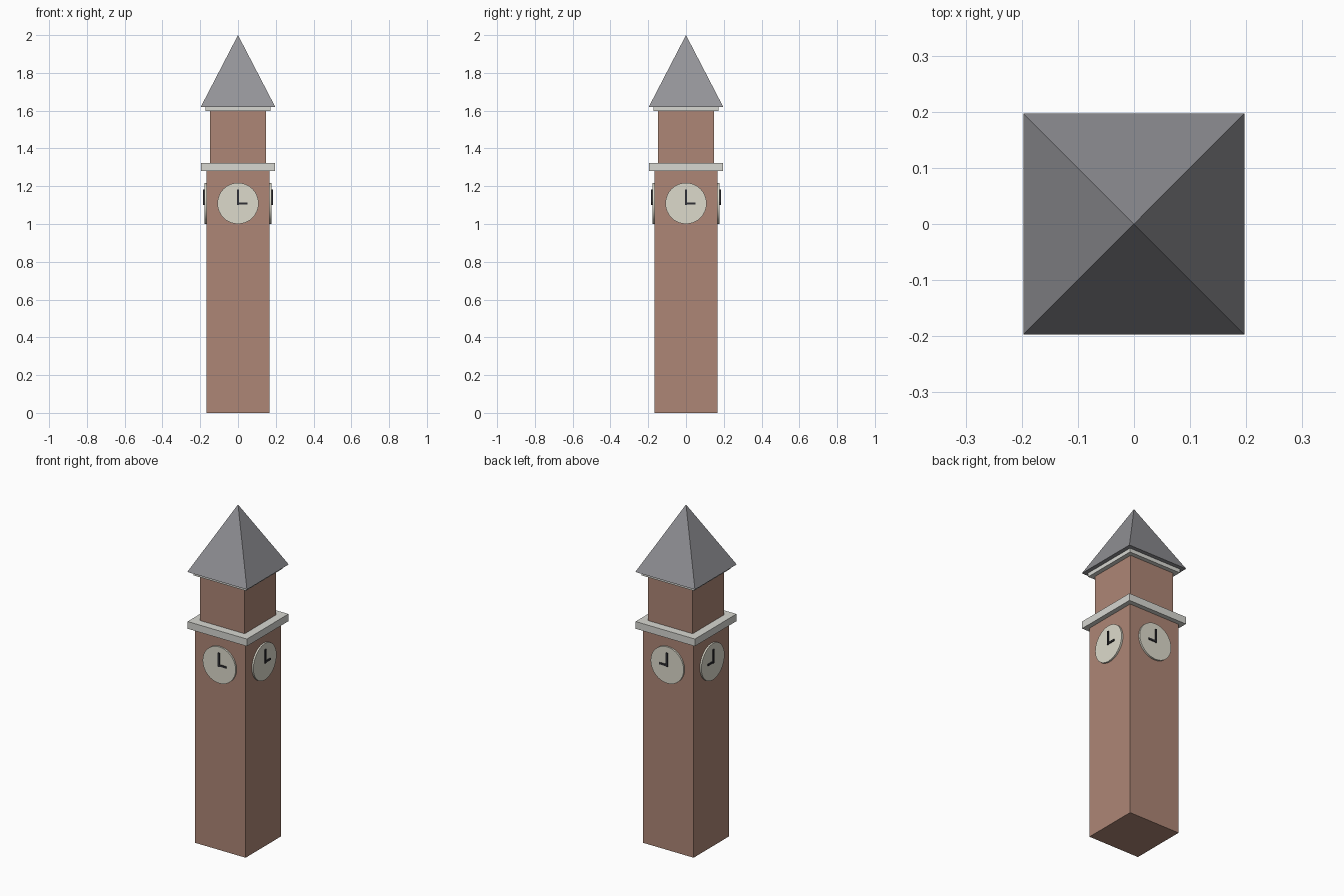
import bpy
from math import pi, sqrt
from mathutils import Vector

if "Cube" in bpy.data.objects:
    bpy.data.objects.remove(bpy.data.objects["Cube"])


def mat(name, rgb):
    m = bpy.data.materials.new(name)
    m.diffuse_color = (*rgb, 1)
    m.use_nodes = True
    m.node_tree.nodes["Principled BSDF"].inputs["Base Color"].default_value = m.diffuse_color
    return m


brick = mat("brick", (0.42, 0.24, 0.18))
stone = mat("stone", (0.68, 0.68, 0.64))
slate = mat("slate", (0.29, 0.29, 0.31))
ivory = mat("ivory", (0.72, 0.70, 0.60))
black = mat("black", (0.03, 0.03, 0.035))


def box(name, lo, hi, m):
    lo, hi = Vector(lo), Vector(hi)
    bpy.ops.mesh.primitive_cube_add(size=1, location=(lo + hi) / 2)
    o = bpy.context.object
    o.name = name
    o.scale = [abs(c) for c in hi - lo]
    bpy.ops.object.transform_apply(location=False, rotation=False, scale=True)
    o.data.materials.append(m)
    return o


def tier(name, half, z0, z1, m):
    return box(name, (-half, -half, z0), (half, half, z1), m)


# Stacked square tower tiers
tier("shaft", 0.168, 0, 1.281, brick)
tier("cornice", 0.196, 1.281, 1.324, stone)
tier("belfry", 0.147, 1.324, 1.597, brick)
tier("eaves", 0.173, 1.597, 1.62, stone)

# Pyramid roof
bpy.ops.mesh.primitive_cone_add(vertices=4, radius1=0.197 * sqrt(2), depth=0.38,
                                location=(0, 0, 1.81), rotation=(0, 0, pi / 4))
roof = bpy.context.object
roof.name = "roof"
roof.data.materials.append(slate)

# Clocks on four sides: short hand points to +x on y sides, to +y on x sides
CZ = 1.109
for side, axis, s in (("front", 1, -1), ("back", 1, 1), ("left", 0, -1), ("right", 0, 1)):
    def place(along, out, z):
        return (along, s * out, z) if axis == 1 else (s * out, along, z)

    rot = (pi / 2, 0, 0) if axis == 1 else (0, pi / 2, 0)
    bpy.ops.mesh.primitive_cylinder_add(vertices=32, radius=0.109, depth=0.02,
                                        location=place(0, 0.168, CZ), rotation=rot)
    dial = bpy.context.object
    dial.name = side + "_clock_face"
    dial.data.materials.append(ivory)
    bpy.ops.object.shade_smooth_by_angle()
    box(side + "_minute_hand", place(-0.005, 0.176, CZ - 0.008), place(0.005, 0.184, CZ + 0.074), black)
    box(side + "_hour_hand", place(-0.005, 0.176, CZ - 0.006), place(0.049, 0.183, CZ + 0.005), black)
